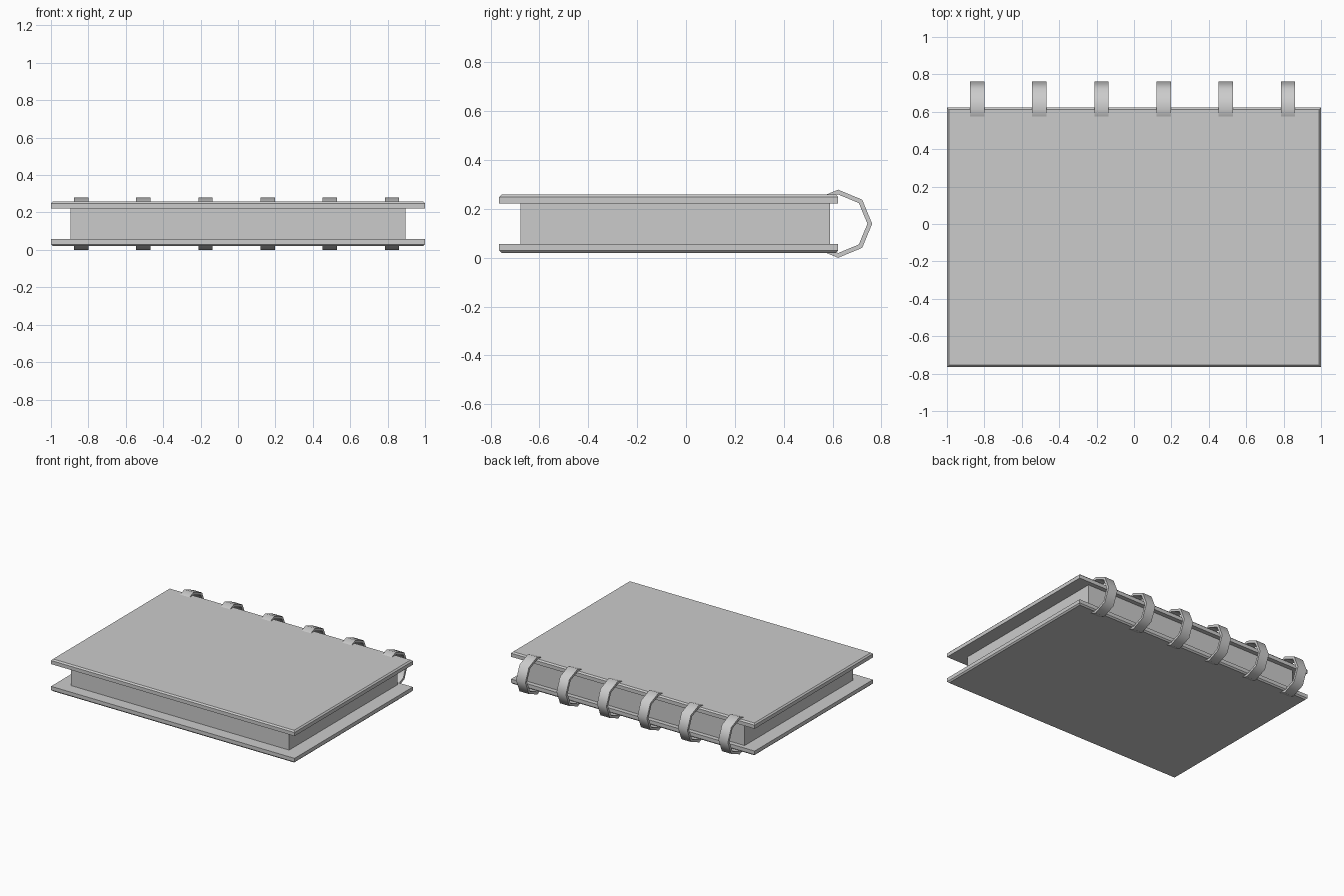
import bpy, bmesh
from math import cos, sin, pi, radians

if "Cube" in bpy.data.objects:
    bpy.data.objects.remove(bpy.data.objects["Cube"])


def make_object(name, bm):
    bmesh.ops.recalc_face_normals(bm, faces=bm.faces)
    mesh = bpy.data.meshes.new(name)
    bm.to_mesh(mesh)
    bm.free()
    obj = bpy.data.objects.new(name, mesh)
    bpy.context.collection.objects.link(obj)
    return obj


def box(name, lo, hi, chamfer_side=0, chamfer=0.01):
    """Box from corner to corner; chamfer_side +1/-1 bevels the top/bottom rim."""
    bm = bmesh.new()
    bmesh.ops.create_cube(bm, size=1)
    for v in bm.verts:
        for i in range(3):
            v.co[i] = hi[i] if v.co[i] > 0 else lo[i]
    if chamfer_side:
        rim_z = hi[2] if chamfer_side > 0 else lo[2]
        rim = [e for e in bm.edges if all(abs(v.co.z - rim_z) < 1e-5 for v in e.verts)]
        bmesh.ops.bevel(bm, geom=rim, offset=chamfer, segments=1,
                        affect='EDGES', profile=0.5)
    return make_object(name, bm)


def ring(name, x, width=0.077, cy=0.623, cz=0.1395, outer=0.1395, inner=0.12, sides=8):
    """Flat octagonal binding band around the x axis."""
    bm = bmesh.new()
    rows = []
    for i in range(sides):
        a = 2 * pi * i / sides
        rows.append([bm.verts.new((x + dx, cy + r * cos(a), cz + r * sin(a)))
                     for dx, r in ((-width / 2, outer), (width / 2, outer),
                                   (width / 2, inner), (-width / 2, inner))])
    for i in range(sides):
        a, b = rows[i], rows[(i + 1) % sides]
        for j in range(4):
            k = (j + 1) % 4
            bm.faces.new((a[j], a[k], b[k], b[j]))
    obj = make_object(name, bm)
    bpy.ops.object.select_all(action='DESELECT')
    obj.select_set(True)
    bpy.context.view_layer.objects.active = obj
    bpy.ops.object.shade_smooth_by_angle(angle=radians(50))
    return obj


# Covers, chamfered on their outer faces
box("bottom_cover", (-1, -0.765, 0.02), (1, 0.623, 0.057), -1)
box("top_cover", (-1, -0.765, 0.222), (1, 0.623, 0.259), 1)

# Page block
box("pages", (-0.895, -0.678, 0.057), (0.895, 0.59, 0.222))

# Six binding rings along the back edge
for n in range(6):
    ring(f"binding_ring_{n + 1}", -0.839 + 0.3325 * n)
